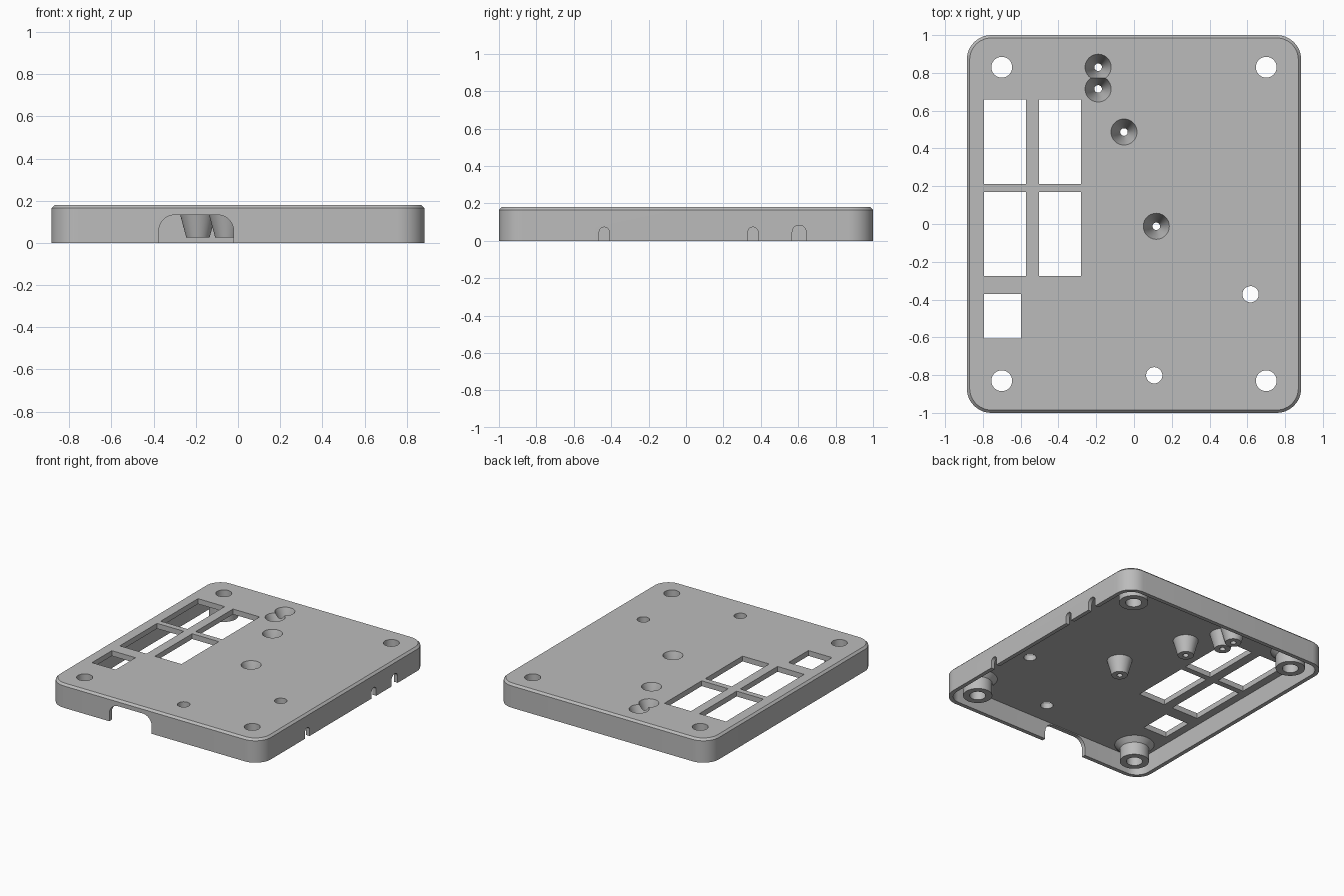
import bpy
import bmesh
import math

cube = bpy.data.objects.get("Cube")
if cube:
    bpy.data.objects.remove(cube, do_unlink=True)

grey = bpy.data.materials.new("plain grey")
grey.use_nodes = True
colour = (0.5, 0.5, 0.5, 1)
grey.diffuse_color = colour
grey.node_tree.nodes["Principled BSDF"].inputs["Base Color"].default_value = colour

HALF_X, HALF_Y, TOP = 0.885, 1.0, 0.18
CEILING, WALL, CORNER, BEVEL = 0.14, 0.03, 0.13, 0.015


def loft(name, rings):
    """Closed solid skinned through rings of equal point count, capped at both ends."""
    bm = bmesh.new()
    loops = [[bm.verts.new(p) for p in ring] for ring in rings]
    n = len(loops[0])
    for a, b in zip(loops, loops[1:]):
        for i in range(n):
            j = (i + 1) % n
            bm.faces.new((a[i], a[j], b[j], b[i]))
    bm.faces.new(loops[0][::-1])
    bm.faces.new(loops[-1])
    bmesh.ops.recalc_face_normals(bm, faces=bm.faces)
    mesh = bpy.data.meshes.new(name)
    bm.to_mesh(mesh)
    bm.free()
    mesh.materials.append(grey)
    ob = bpy.data.objects.new(name, mesh)
    bpy.context.collection.objects.link(ob)
    return ob


def rounded_ring(inset, z, steps=12):
    r = CORNER - inset
    pts = []
    for k, (sx, sy) in enumerate([(1, 1), (-1, 1), (-1, -1), (1, -1)]):
        for i in range(steps + 1):
            a = math.pi / 2 * (k + i / steps)
            pts.append((sx * (HALF_X - CORNER) + r * math.cos(a),
                        sy * (HALF_Y - CORNER) + r * math.sin(a), z))
    return pts


def turned(name, x, y, profile, n=40):
    """Solid of revolution about a vertical axis from (radius, z) pairs."""
    return loft(name, [[(x + r * math.cos(math.tau * i / n),
                         y + r * math.sin(math.tau * i / n), z)
                        for i in range(n)] for r, z in profile])


def box(name, x0, x1, y0, y1, z0, z1):
    return loft(name, [[(x0, y0, z), (x1, y0, z), (x1, y1, z), (x0, y1, z)]
                       for z in (z0, z1)])


def arch(name, centre, half, top, radius, place, depths):
    """Round-topped notch cutter; place maps (across, depth, z) to a point."""
    outline = [(centre - half, -0.1)]
    for c, start in ((centre - half + radius, math.pi), (centre + half - radius, math.pi / 2)):
        for i in range(13):
            a = start - math.pi / 2 * i / 12
            outline.append((c + radius * math.cos(a), top - radius + radius * math.sin(a)))
    outline.append((centre + half, -0.1))
    return loft(name, [[place(u, d, z) for u, z in outline] for d in depths])


def combine(target, tool, operation):
    mod = target.modifiers.new(operation.lower(), 'BOOLEAN')
    mod.operation = operation
    mod.solver = 'EXACT'
    mod.object = tool
    bpy.context.view_layer.objects.active = target
    bpy.ops.object.modifier_apply(modifier=mod.name)
    bpy.data.objects.remove(tool, do_unlink=True)


# Shell: bevelled tray, hollow from below
lid = loft("enclosure_lid", [rounded_ring(0, 0), rounded_ring(0, TOP - BEVEL),
                             rounded_ring(BEVEL, TOP)])
combine(lid, loft("cavity", [rounded_ring(WALL, -0.1), rounded_ring(WALL, CEILING)]),
        'DIFFERENCE')

# Screw posts with flared roots, and tapered funnels
posts = [(sx * 0.70, sy * 0.83) for sx in (-1, 1) for sy in (-1, 1)]
funnels = [(-0.19, 0.83), (-0.19, 0.715), (-0.053, 0.487), (0.118, -0.012)]
for x, y in posts:
    combine(lid, turned("screw_post", x, y,
                        [(0.1, 0.01), (0.1, 0.105), (0.135, CEILING), (0.135, 0.16)]), 'UNION')
for x, y in funnels:
    combine(lid, turned("funnel", x, y, [(0.055, 0.025), (0.086, CEILING), (0.086, 0.16)]),
            'UNION')

# Bores through posts, funnels and plate
for x, y in posts:
    combine(lid, turned("post_bore", x, y, [(0.055, -0.1), (0.055, 0.3)]), 'DIFFERENCE')
for x, y in funnels:
    combine(lid, turned("funnel_bore", x, y,
                        [(0.02, -0.1), (0.02, 0.04), (0.069, TOP), (0.069, 0.3)]), 'DIFFERENCE')
for x, y in [(0.617, -0.372), (0.107, -0.801)]:
    combine(lid, turned("plate_hole", x, y, [(0.043, 0.1), (0.043, 0.3)]), 'DIFFERENCE')

# Rectangular windows
windows = [(x0, x1, y0, y0 + 0.445) for x0, x1 in ((-0.795, -0.572), (-0.502, -0.28))
           for y0 in (0.213, -0.275)] + [(-0.795, -0.597, -0.607, -0.37)]
for w in windows:
    combine(lid, box("window", *w, 0.1, 0.3), 'DIFFERENCE')

# Connector opening in the front wall, small slots in the right wall
combine(lid, arch("front_opening", -0.198, 0.177, 0.133, 0.075,
                  lambda u, d, z: (u, d, z), (-1.1, -0.95)), 'DIFFERENCE')
for y, half, top in [(-0.437, 0.027, 0.073), (0.358, 0.027, 0.073), (0.605, 0.037, 0.083)]:
    combine(lid, arch("side_slot", y, half, top, half - 0.001,
                      lambda u, d, z: (d, u, z), (0.845, 1.0)), 'DIFFERENCE')

# Smooth round walls, keep edges sharp
bpy.ops.object.select_all(action='DESELECT')
lid.select_set(True)
bpy.context.view_layer.objects.active = lid
bpy.ops.object.shade_smooth_by_angle(angle=math.radians(25))
